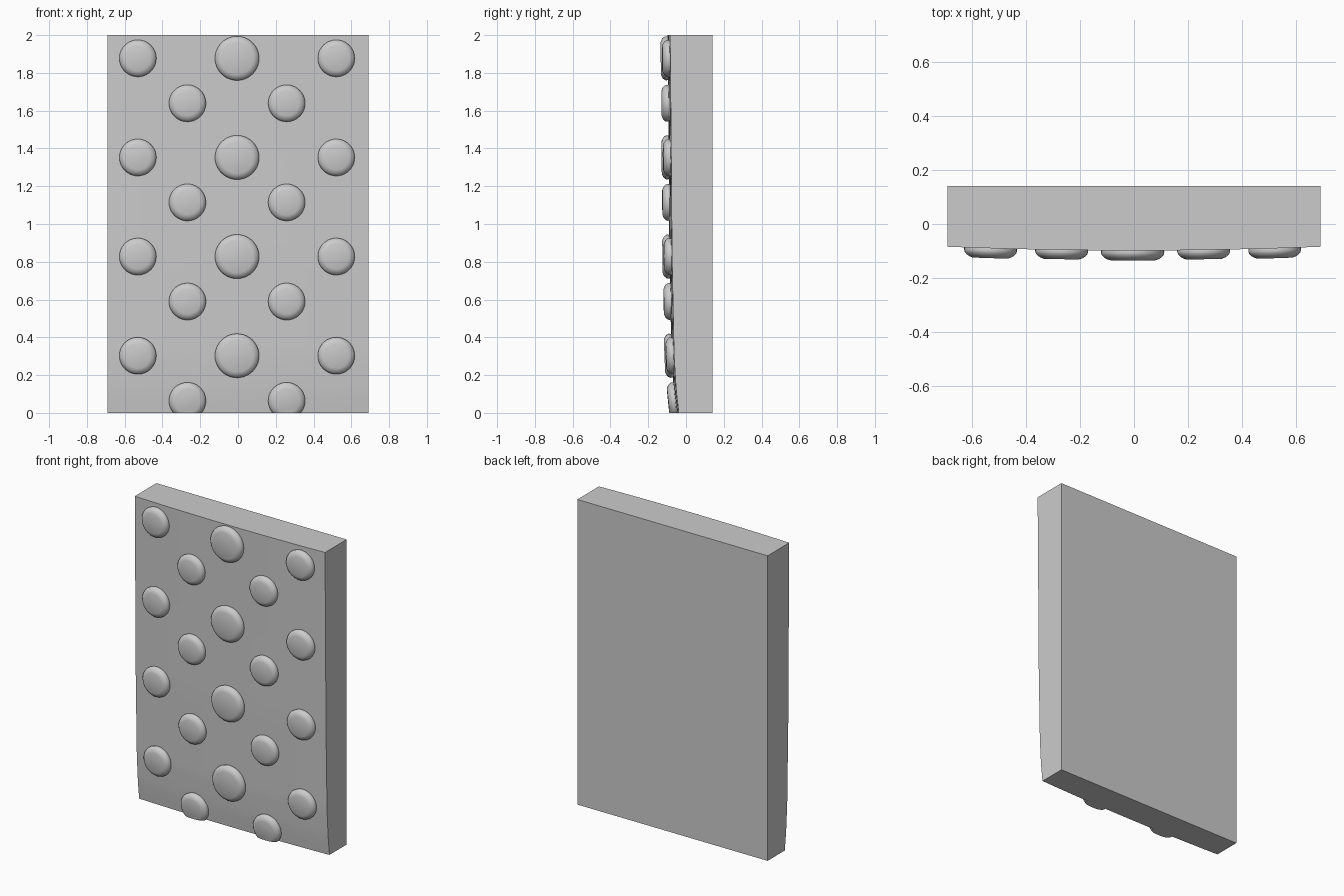
import bpy, bmesh, math
from mathutils import Vector, Matrix

if "Cube" in bpy.data.objects:
    bpy.data.objects.remove(bpy.data.objects["Cube"])

W, H, BACK = 0.69, 2.0, 0.14
KEYS = [(0, -0.052), (0.12, -0.066), (0.3, -0.077), (0.83, -0.088),
        (1.35, -0.092), (2.0, -0.098)]


def front_y(x, z):
    """Gently bowed face that recedes towards the bottom edge."""
    z = min(max(z, 0), H)
    for (z0, y0), (z1, y1) in zip(KEYS, KEYS[1:]):
        if z <= z1:
            y = y0 + (y1 - y0) * (z - z0) / (z1 - z0)
            break
    return y + 0.014 * (x / W) ** 2


def finish(bm, name, angle):
    bmesh.ops.recalc_face_normals(bm, faces=bm.faces)
    me = bpy.data.meshes.new(name)
    bm.to_mesh(me)
    bm.free()
    ob = bpy.data.objects.new(name, me)
    bpy.context.collection.objects.link(ob)
    bpy.ops.object.select_all(action='DESELECT')
    ob.select_set(True)
    bpy.context.view_layer.objects.active = ob
    bpy.ops.object.shade_smooth_by_angle(angle=math.radians(angle))
    return ob


# Slab: grid in x/z, extruded to a flat back, front bent to the surface
bm = bmesh.new()
bmesh.ops.create_grid(bm, x_segments=12, y_segments=40, size=1)
for v in bm.verts:
    v.co = Vector((v.co.x * W, 0, (v.co.y + 1) * H / 2))
front = list(bm.verts)
ext = bmesh.ops.extrude_face_region(bm, geom=bm.faces[:], use_keep_orig=True)
for v in ext['geom']:
    if isinstance(v, bmesh.types.BMVert):
        v.co.y = BACK
for v in front:
    v.co.y = front_y(v.co.x, v.co.z)
finish(bm, "slab", 30)


# Studs: lathed rounded discs, trimmed level with the bottom of the slab
def stud(name, x, z, r):
    profile = [(r - 0.006, -0.02), (r - 0.002, 0.0), (r, 0.009), (r - 0.003, 0.018),
               (r - 0.011, 0.027), (r - 0.021, 0.033), (r - 0.032, 0.037)]
    n = 40
    bm = bmesh.new()
    rings = [[bm.verts.new((a * math.cos(t * math.tau / n), a * math.sin(t * math.tau / n), h))
              for t in range(n)] for a, h in profile]
    for lo, hi in zip(rings, rings[1:]):
        for i in range(n):
            j = (i + 1) % n
            bm.faces.new((lo[i], lo[j], hi[j], hi[i]))
    bm.faces.new(rings[0][::-1])
    bm.faces.new(rings[-1])
    e = 0.09
    dx = (front_y(x + e, z) - front_y(x - e, z)) / (2 * e)
    za, zb = max(z - e, 0), min(z + e, H)
    dz = (front_y(x, zb) - front_y(x, za)) / (zb - za)
    normal = Vector((dx, -1, dz)).normalized()
    rot = Vector((0, 0, 1)).rotation_difference(normal).to_matrix().to_4x4()
    bm.transform(Matrix.Translation((x, front_y(x, z), z)) @ rot)
    if z < r:
        cut = bmesh.ops.bisect_plane(bm, geom=bm.verts[:] + bm.edges[:] + bm.faces[:],
                                     plane_co=(0, 0, 0), plane_no=(0, 0, -1), clear_outer=True)
        edges = [g for g in cut['geom_cut'] if isinstance(g, bmesh.types.BMEdge)]
        bmesh.ops.holes_fill(bm, edges=edges)
    finish(bm, name, 40)


CX, PITCH = -0.005, 0.5247
for row in range(4):
    z = 0.303 + row * PITCH
    stud("centre_stud", CX, z, 0.117)
    for s in (-1, 1):
        stud("outer_stud", CX + s * 0.525, z, 0.098)
        stud("inner_stud", CX + s * 0.2625, z - 0.238, 0.098)
